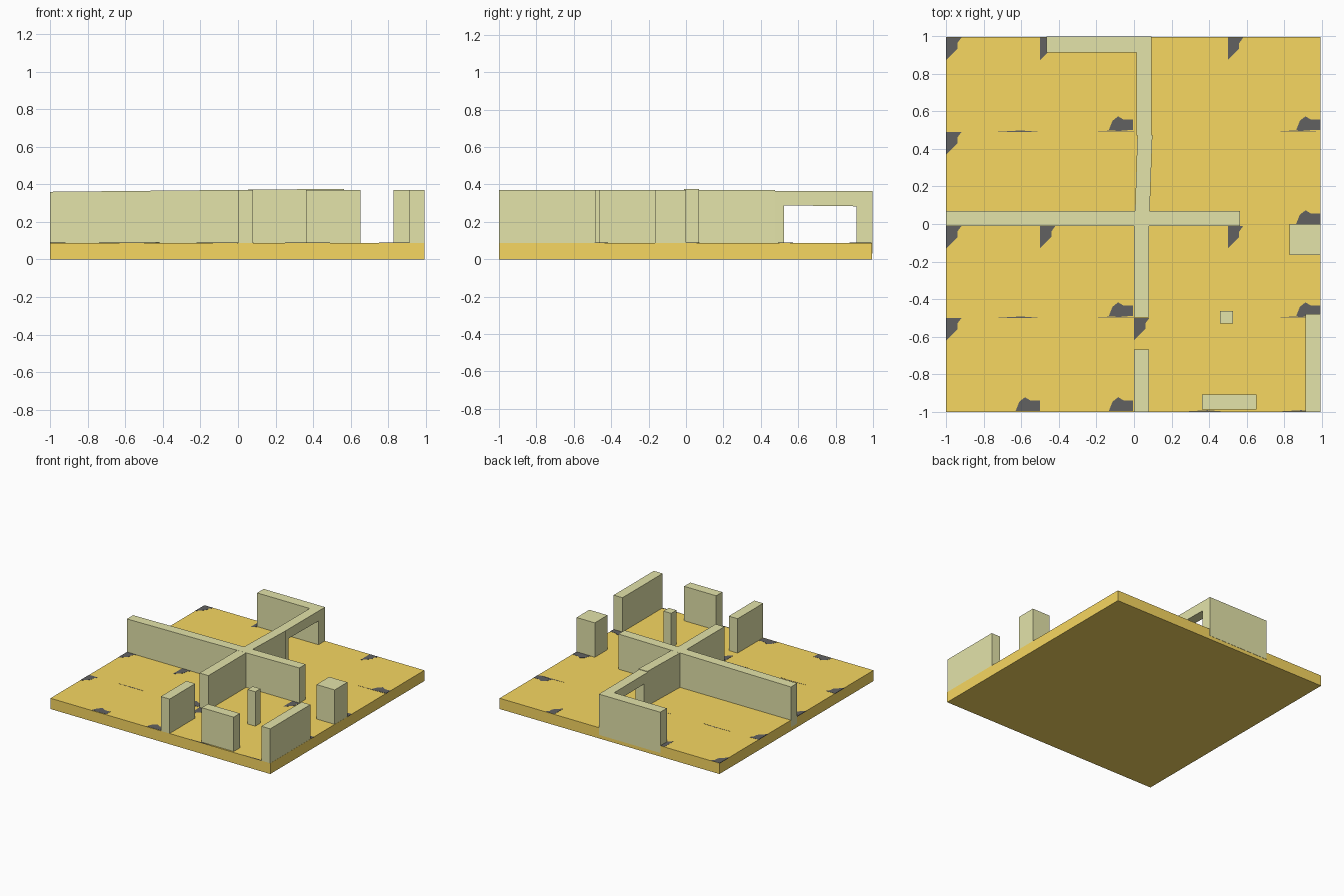
import bpy, bmesh

if "Cube" in bpy.data.objects:
    bpy.data.objects.remove(bpy.data.objects["Cube"])

def material(name, rgb):
    m = bpy.data.materials.new(name)
    m.diffuse_color = (*rgb, 1)
    m.use_nodes = True
    m.node_tree.nodes["Principled BSDF"].inputs["Base Color"].default_value = m.diffuse_color
    return m

GOLD = material("sandy_floor", (0.93, 0.68, 0.12))
STONE = material("pale_wall", (0.77, 0.77, 0.40))
DARK = material("dark_gap", (0.12, 0.12, 0.12))

def finish(name, bm, mat):
    bmesh.ops.recalc_face_normals(bm, faces=bm.faces)
    me = bpy.data.meshes.new(name)
    bm.to_mesh(me)
    bm.free()
    me.materials.append(mat)
    ob = bpy.data.objects.new(name, me)
    bpy.context.collection.objects.link(ob)
    return ob

def prism(bm, outline, z0, z1):
    """Closed prism; z1 is one height or one height per outline point."""
    n = len(outline)
    tops = z1 if isinstance(z1, (list, tuple)) else [z1] * n
    lo = [bm.verts.new((x, y, z0)) for x, y in outline]
    hi = [bm.verts.new((x, y, z)) for (x, y), z in zip(outline, tops)]
    bm.faces.new(lo[::-1])
    bm.faces.new(hi)
    for i in range(n):
        j = (i + 1) % n
        bm.faces.new((lo[i], lo[j], hi[j], hi[i]))

def rect(x0, x1, y0, y1):
    return [(x0, y0), (x1, y0), (x1, y1), (x0, y1)]

FLOOR, BASE, TOP = 0.088, 0.03, 0.37

# Floor slab
bm = bmesh.new()
prism(bm, rect(-1, 0.993, -1, 0.995), 0, FLOOR)
finish("floor_slab", bm, GOLD)

# Worn tile corners and cracks, inlaid flush in the floor
corner_a = [(0, 0), (0, -0.12), (0.06, -0.06), (0.06, -0.03), (0.082, 0)]
corner_b = [(0, 0), (0, 0.055), (-0.05, 0.055), (-0.08, 0.073),
            (-0.11, 0.05), (-0.13, 0)]
crack = [(-0.12, -0.004), (0.12, -0.004), (0.02, 0.004)]
inlays = {
    "worn_left_corners": (corner_a, [
        (-1, 0.993), (-0.5, 0.993), (0.5, 0.993), (-1, 0.49), (-1, -0.01),
        (-0.5, -0.01), (0.5, -0.01), (-1, -0.5), (0, -0.5)]),
    "worn_right_corners": (corner_b, [
        (-0.004, 0.5), (0.993, 0.5), (0.993, 0), (-0.004, -0.49),
        (0.993, -0.49), (-0.5, -0.995), (-0.004, -0.995)]),
    "floor_cracks": (crack, [(-0.62, 0.494), (-0.62, -0.496), (0.37, -0.995), (0.87, -0.995),
                             (-0.1, 0.496), (-0.1, -0.494), (0.87, 0.496), (0.87, -0.494)]),
}
for name, (shape, places) in inlays.items():
    bm = bmesh.new()
    for px, py in places:
        prism(bm, [(px + x, py + y) for x, y in shape], FLOOR - 0.004, FLOOR + 0.001)
    finish(name, bm, DARK)

# Plain walls and pillars: footprint and top height
walls = {
    "long_wall": (rect(-1, 0.563, -0.01, 0.07), [0.36, 0.376, 0.376, 0.36]),
    "centre_front_wall": (rect(0, 0.08, -0.497, 0), TOP),
    "centre_back_wall": ([(0.005, 0.05), (0.083, 0.05), (0.098, 0.475), (0.018, 0.475)], TOP),
    "back_wall": (rect(-0.465, 0.092, 0.912, 0.997), 0.364),
    "front_entrance_wall": (rect(0, 0.08, -1, -0.668), TOP),
    "front_wall_piece": (rect(0.362, 0.652, -0.987, -0.907), TOP),
    "right_wall": (rect(0.912, 0.992, -1, -0.48), TOP),
    "right_pillar": (rect(0.827, 0.992, -0.165, 0), TOP),
    "small_pillar": (rect(0.458, 0.528, -0.53, -0.462), TOP),
}
for name, (outline, top) in walls.items():
    bm = bmesh.new()
    prism(bm, outline, BASE, top)
    finish(name, bm, STONE)

# Doorway wall: arch-shaped profile in the y-z plane, extruded along x
profile = [(0.47, BASE), (0.525, BASE), (0.525, 0.288), (0.925, 0.283),
           (0.925, BASE), (0.995, BASE), (0.995, 0.364), (0.47, 0.366)]
bm = bmesh.new()
face = bm.faces.new([bm.verts.new((0.012, y, z)) for y, z in profile])
ext = bmesh.ops.extrude_face_region(bm, geom=[face])
bmesh.ops.translate(bm, vec=(0.08, 0, 0),
                    verts=[g for g in ext["geom"] if isinstance(g, bmesh.types.BMVert)])
# extruding from a lone face leaves it in place as the back, so the arch is closed
finish("doorway_wall", bm, STONE)
